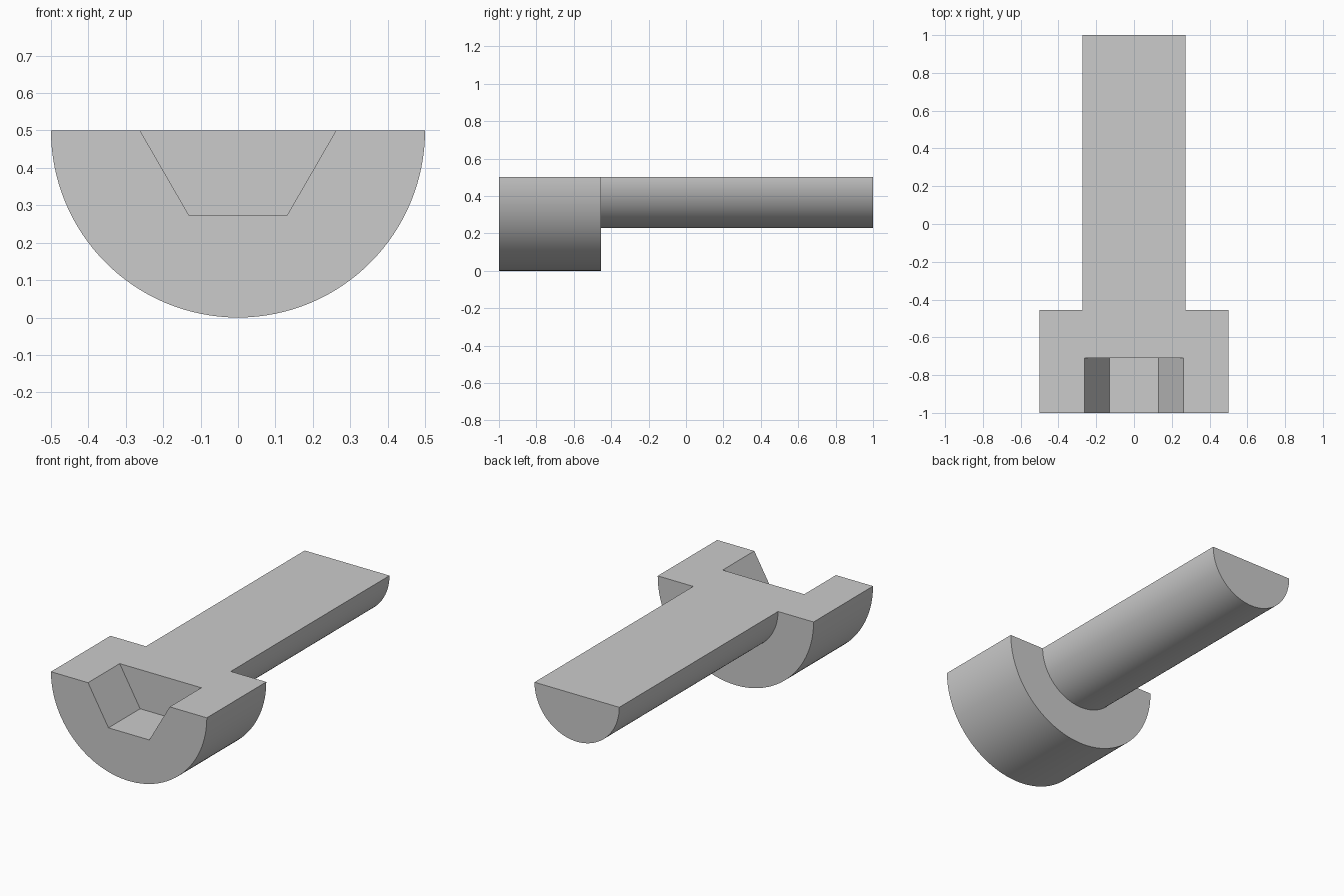
import bpy, bmesh
from math import pi, cos, sin, radians

if "Cube" in bpy.data.objects:
    bpy.data.objects.remove(bpy.data.objects["Cube"])

AXIS_Z = 0.5
SEGMENTS = 64
FRONT, SOCKET_END, HEAD_END, TIP = -1.0, -0.71, -0.455, 1.0
HEAD_R, SHANK_R, SOCKET_R = 0.5, 0.272, 0.262

bm = bmesh.new()


def half_ring(radius, y, segments=SEGMENTS):
    """Lower half of a regular outline, running from -x to +x."""
    angles = [pi + pi * i / segments for i in range(segments + 1)]
    return [bm.verts.new((radius * cos(a), y, AXIS_Z + radius * sin(a))) for a in angles]


def bridge(a, b):
    for i in range(len(a) - 1):
        bm.faces.new((a[i], a[i + 1], b[i + 1], b[i]))


# Half rings along the bolt; the socket is half of a hexagon
head_front = half_ring(HEAD_R, FRONT)
head_back = half_ring(HEAD_R, HEAD_END)
shank_start = half_ring(SHANK_R, HEAD_END)
shank_tip = half_ring(SHANK_R, TIP)
socket_front = half_ring(SOCKET_R, FRONT, 3)
socket_floor = half_ring(SOCKET_R, SOCKET_END, 3)

# Head side, shoulder, shank side and socket walls
bridge(head_front, head_back)
bridge(head_back, shank_start)
bridge(shank_start, shank_tip)
bridge(socket_front, socket_floor)

# Head front, shank tip and socket floor
bm.faces.new(head_front + socket_front[::-1])
bm.faces.new(shank_tip)
bm.faces.new(socket_floor)

# Flat section plane on top
left = [r[0] for r in (head_front, head_back, shank_start, shank_tip)]
right = [r[-1] for r in (shank_tip, shank_start, head_back, head_front)]
notch = [socket_front[-1], socket_floor[-1], socket_floor[0], socket_front[0]]
bm.faces.new(left + right + notch)

bmesh.ops.recalc_face_normals(bm, faces=bm.faces)
mesh = bpy.data.meshes.new("half_bolt")
bm.to_mesh(mesh)
bm.free()

bolt = bpy.data.objects.new("half_bolt", mesh)
bpy.context.collection.objects.link(bolt)
bpy.context.view_layer.objects.active = bolt
bolt.select_set(True)
bpy.ops.object.shade_smooth_by_angle(angle=radians(30))
